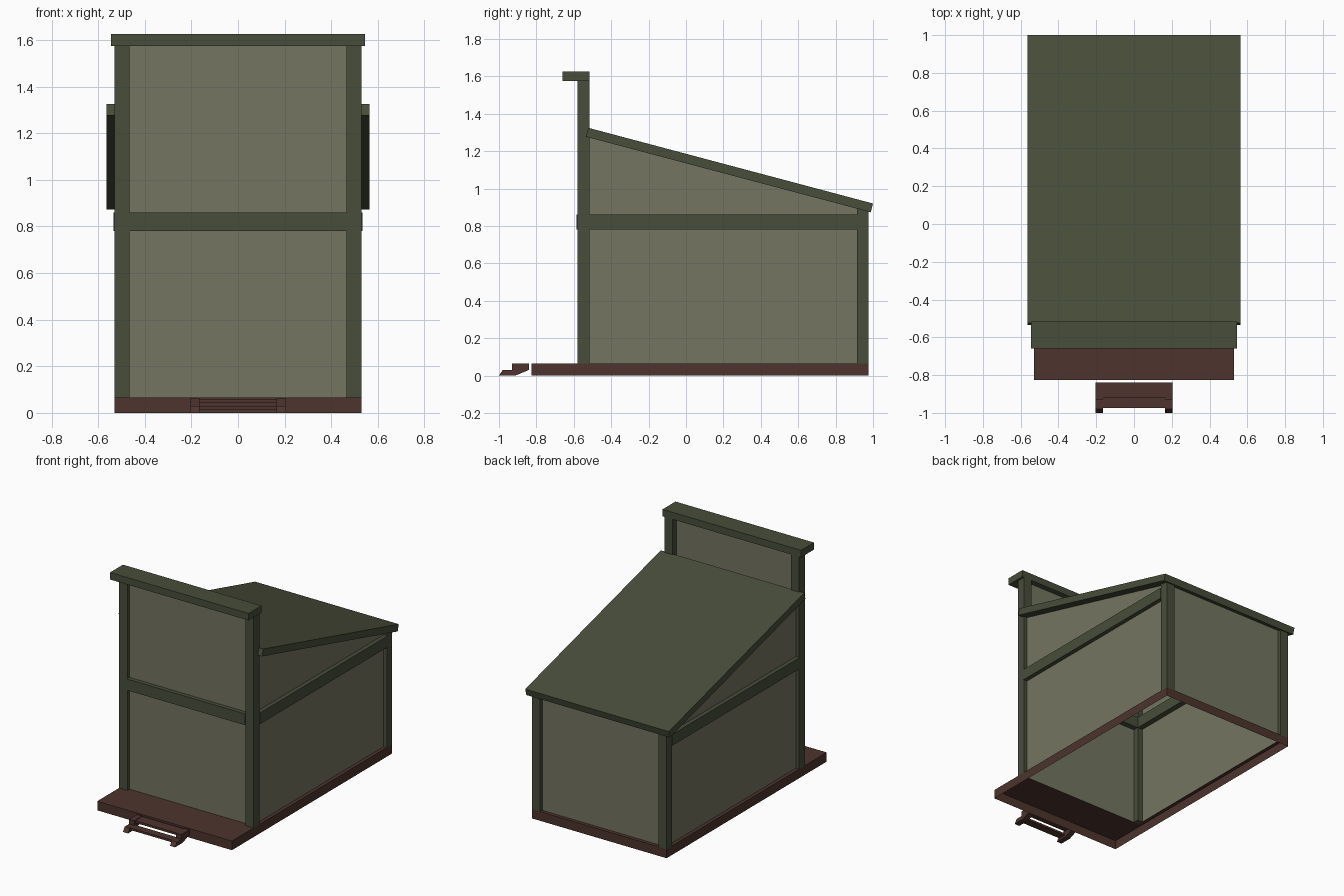
import bpy, bmesh

if "Cube" in bpy.data.objects:
    bpy.data.objects.remove(bpy.data.objects["Cube"])


def material(name, rgb):
    m = bpy.data.materials.new(name)
    m.diffuse_color = (*rgb, 1)
    m.use_nodes = True
    m.node_tree.nodes["Principled BSDF"].inputs["Base Color"].default_value = m.diffuse_color
    return m


GREEN = material("dark_green_trim", (0.065, 0.075, 0.042))
PANEL = material("olive_panel", (0.172, 0.178, 0.115))
BROWN = material("brown_wood", (0.075, 0.034, 0.026))


def finish(name, bm, mat):
    me = bpy.data.meshes.new(name)
    bm.to_mesh(me)
    bm.free()
    me.materials.append(mat)
    ob = bpy.data.objects.new(name, me)
    bpy.context.collection.objects.link(ob)
    return ob


def prism(name, profile, x0, x1, mat):
    """Side profile of (y, z) points extruded from x0 to x1."""
    bm = bmesh.new()
    a = [bm.verts.new((x0, y, z)) for y, z in profile]
    b = [bm.verts.new((x1, y, z)) for y, z in profile]
    n = len(profile)
    bm.faces.new(a)
    bm.faces.new(b[::-1])
    for i in range(n):
        j = (i + 1) % n
        bm.faces.new((a[j], a[i], b[i], b[j]))
    bmesh.ops.recalc_face_normals(bm, faces=bm.faces[:])
    return finish(name, bm, mat)


def box(name, x0, x1, y0, y1, z0, z1, mat):
    return prism(name, [(y0, z0), (y1, z0), (y1, z1), (y0, z1)], x0, x1, mat)


def sheet(name, polys, mat):
    """Thin surface made of flat polygons."""
    bm = bmesh.new()
    for p in polys:
        bm.faces.new([bm.verts.new(v) for v in p])
    bmesh.ops.remove_doubles(bm, verts=bm.verts[:], dist=0.0001)
    return finish(name, bm, mat)


X, XI, XP = 0.53, 0.465, 0.505        # post outside, post inside, panel plane
YF, YB = -0.825, 0.975                # base ends
PF, PB = -0.555, 0.95                 # front and back panel planes
H = 0.065                             # base height


def under(y):
    """Height of the roof underside."""
    return 1.277 - (y + 0.535) * 0.2655


# Base: open-bottomed shell, porch deck in front and a narrow ledge round the walls
def flat(x0, x1, y0, y1):
    return [(x0, y0, H), (x1, y0, H), (x1, y1, H), (x0, y1, H)]


def skirt(a, b):
    return [(*a, 0), (*b, 0), (*b, H), (*a, H)]


sheet("base_deck", [flat(-X, X, YF, PF), flat(-X, -XP, PF, YB),
                    flat(XP, X, PF, YB), flat(-XP, XP, PB, YB)], BROWN)
ring = [(-X, YF), (X, YF), (X, YB), (-X, YB)]
sheet("base_skirt", [skirt(ring[i], ring[(i + 1) % 4]) for i in range(4)], BROWN)

# Wall panels
sheet("front_panel", [[(-XP, PF, H), (XP, PF, H), (XP, PF, 1.58), (-XP, PF, 1.58)]], PANEL)
zb = under(PB) + 0.005
sheet("back_panel", [[(XP, PB, H), (-XP, PB, H), (-XP, PB, zb), (XP, PB, zb)]], PANEL)

for s, side in ((-1, "left"), (1, "right")):
    pts = [(s * XP, PF, H), (s * XP, PB, H), (s * XP, PB, zb), (s * XP, PF, under(PF) + 0.005)]
    sheet(side + "_panel", [pts[::s]], PANEL)
    # Corner posts and side rail
    xa, xb = sorted((s * XI, s * X))
    box(side + "_front_post", xa, xb, -0.58, -0.515, H, 1.576, GREEN)
    prism(side + "_back_post", [(0.915, H), (YB, H), (YB, under(YB) + 0.004),
                                (0.915, under(0.915) + 0.004)], xa, xb, GREEN)
    xa, xb = sorted((s * XI, s * 0.535))
    box(side + "_rail", xa, xb, -0.515, 0.915, 0.78, 0.86, GREEN)
    # Stepped stair stringer
    xa, xb = sorted((s * 0.165, s * 0.205))
    prism(side + "_stair_stringer",
          [(-1.0, 0), (-0.98, 0.03), (-0.93, 0.03), (-0.93, 0.064),
           (-0.84, 0.064), (-0.84, 0.03), (-0.912, 0)], xa, xb, BROWN)

# Front rail and cap of the tall front
box("front_rail", -XI, XI, -0.585, -0.515, 0.78, 0.86, GREEN)
box("front_cap", -0.545, 0.545, -0.66, -0.515, 1.575, 1.625, GREEN)

# Sloping roof slab
prism("roof", [(-0.523, 1.325), (-0.535, 1.277), (0.988, 0.873), (1.0, 0.92)],
      -0.565, 0.565, GREEN)

# Stair treads
box("lower_tread", -0.165, 0.165, -0.975, -0.92, 0.015, 0.03, BROWN)
box("upper_tread", -0.165, 0.165, -0.92, -0.84, 0.045, 0.06, BROWN)
